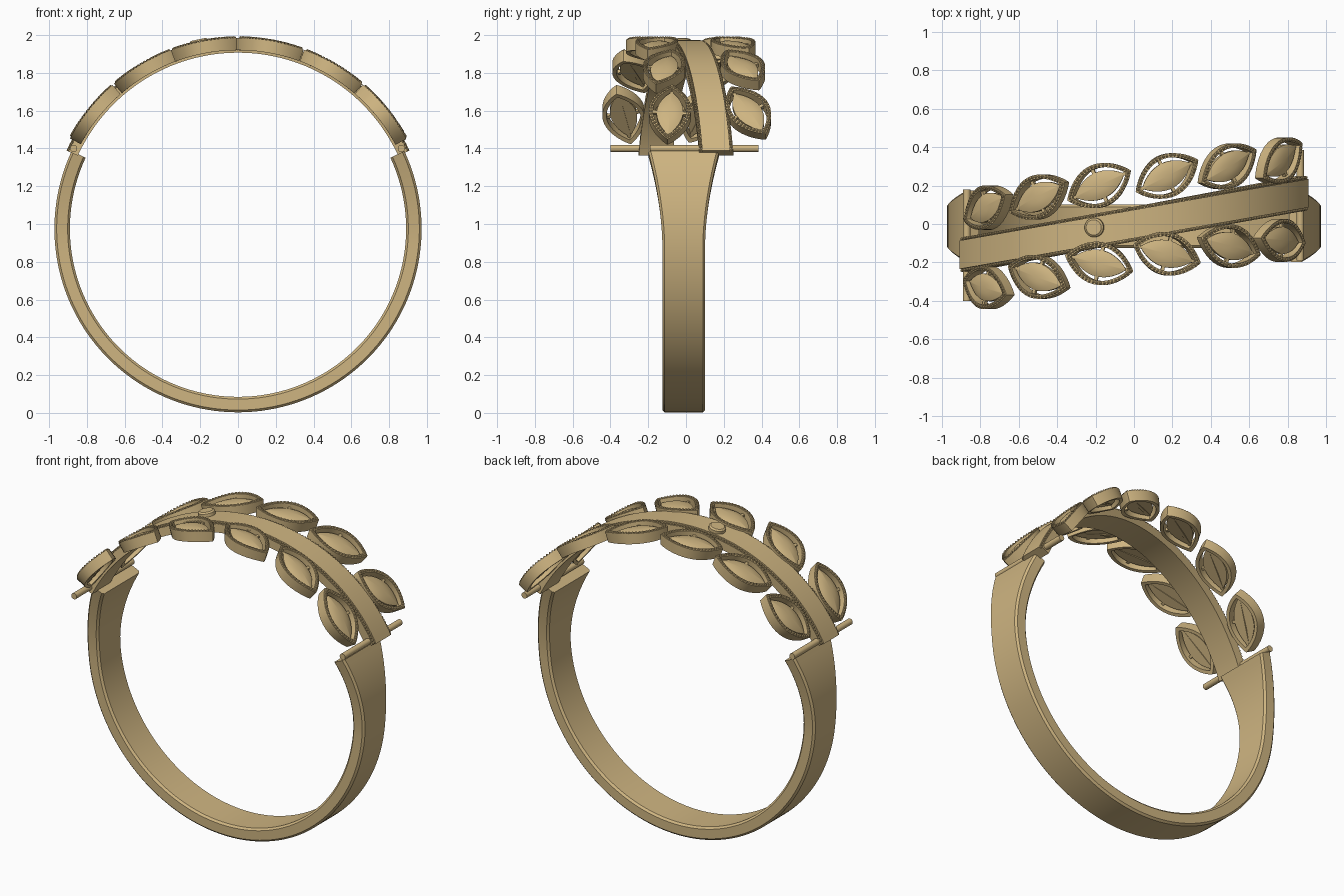
import bpy, bmesh, math
from mathutils import Vector, Matrix

if "Cube" in bpy.data.objects:
    bpy.data.objects.remove(bpy.data.objects["Cube"])

ZC = 0.975          # height of the ring axis
gold = bpy.data.materials.new("gold")
gold.diffuse_color = (0.62, 0.46, 0.22, 1)
gold.use_nodes = True
gold.node_tree.nodes["Principled BSDF"].inputs["Base Color"].default_value = gold.diffuse_color


def wrap(phi, y, r):
    """Point on the ring: phi from the top towards +x, y across, r radius."""
    return Vector((r * math.sin(phi), y, ZC + r * math.cos(phi)))


def finish(name, bm, angle=35):
    bmesh.ops.recalc_face_normals(bm, faces=bm.faces[:])
    me = bpy.data.meshes.new(name)
    bm.to_mesh(me)
    bm.free()
    ob = bpy.data.objects.new(name, me)
    bpy.context.collection.objects.link(ob)
    me.materials.append(gold)
    bpy.ops.object.select_all(action='DESELECT')
    ob.select_set(True)
    bpy.context.view_layer.objects.active = ob
    bpy.ops.object.shade_smooth_by_angle(angle=math.radians(angle))
    return ob


def loft(bm, sections, closed=False):
    """Skin a list of equal closed cross-sections."""
    rows = [[bm.verts.new(p) for p in s] for s in sections]
    n = len(rows[0])
    for i in range(len(rows) if closed else len(rows) - 1):
        a, b = rows[i], rows[(i + 1) % len(rows)]
        for j in range(n):
            k = (j + 1) % n
            bm.faces.new((a[j], a[k], b[k], b[j]))
    if not closed:
        bm.faces.new(rows[0])
        bm.faces.new(rows[-1])


def bead(bm, p, r):
    bmesh.ops.create_icosphere(bm, subdivisions=1, radius=r, matrix=Matrix.Translation(p))


# Shank: open band that flares towards both ends
bm = bmesh.new()
sections = []
start, end, c = math.radians(65), math.radians(295), 0.012
for i in range(97):
    phi = start + (end - start) * i / 96
    h = ZC + 0.93 * math.cos(phi)
    f = max(0, (h - 0.88) / 0.5)
    w = 0.113 + 0.077 * f ** 1.8
    ri, ro = 0.89, 0.972
    prof = [(-w, ri + c), (-w + c, ri), (w - c, ri), (w, ri + c),
            (w, ro - c), (w - c, ro), (c - w, ro), (-w, ro - c)]
    sections.append([wrap(phi, y - 0.012, r) for y, r in prof])
loft(bm, sections)
finish("shank", bm, 30)

# Stem: slanting strip over the top with a lowered shelf on both edges
bm = bmesh.new()
sections = []
lim = math.radians(65.5)
hw, sh = 0.09, 0.016


def stem_y(phi):
    return 0.176 * math.sin(phi)


for i in range(65):
    phi = -lim + 2 * lim * i / 64
    prof = [(-hw, 0.932), (hw, 0.932), (hw, 0.985), (hw - sh, 0.985), (hw - sh, 0.998),
            (sh - hw, 0.998), (sh - hw, 0.985), (-hw, 0.985)]
    sections.append([wrap(phi, stem_y(phi) + y, r) for y, r in prof])
loft(bm, sections)
finish("stem", bm, 30)

# Beading along the stem edges
bm = bmesh.new()
for s in (-1, 1):
    for i in range(130):
        phi = -lim + 2 * lim * (i + 0.5) / 130
        bead(bm, wrap(phi, stem_y(phi) + s * (hw - 0.008), 0.988), 0.0085)
finish("stem_beading", bm)


def outline(a, b, n=20):
    """Pointed leaf outline, counter-clockwise from the tip."""
    pts = []
    for i in range(n):
        u = math.cos(math.pi * i / n)
        pts.append((a * u, b * (1 - u * u) ** 0.9))
    return pts + [(-u, -v) for u, v in pts]


def make_leaf(name, x, y, alpha):
    phi0 = math.asin(x / 0.985)
    ca, sa = math.cos(math.radians(alpha)), math.sin(math.radians(alpha))

    def place(p, r):
        return wrap(phi0 + p[0] * ca - p[1] * sa, y + p[0] * sa + p[1] * ca, r)

    # open frame
    bm = bmesh.new()
    outer, inner = outline(0.184, 0.112), outline(0.155, 0.09)
    loft(bm, [[place(o, 0.945), place(o, 1.01), place(i, 1.01), place(i, 0.945)]
              for o, i in zip(outer, inner)], closed=True)
    finish(name + "_frame", bm)

    # beading on the frame's upper edge
    bm = bmesh.new()
    mid = outline(0.17, 0.101, 80)
    last = None
    for p in mid:
        if last is None or math.dist(p, last) > 0.0145:
            bead(bm, place(p, 1.011), 0.0085)
            last = p
    finish(name + "_beading", bm)

    # domed centre with a flat underside
    bm = bmesh.new()
    levels = [(1, 0.965), (1, 0.99), (0.75, 0.998), (0.4, 1.003), (0.1, 1.004)]
    shape = outline(0.145, 0.07)
    loft(bm, [[place((u * k, v * k), r) for u, v in shape] for k, r in levels])
    finish(name + "_centre", bm)

    # small bars tying the centre to the frame
    bm = bmesh.new()
    for du, dv, u0 in ((0.009, 0.1, 0.0), (0.165, 0.009, 0.0)):
        q = [(u0 - du, -dv), (u0 + du, -dv), (u0 + du, dv), (u0 - du, dv)]
        loft(bm, [[place(p, 0.968) for p in q], [place(p, 0.988) for p in q]])
    finish(name + "_bars", bm)


# Leaves in two rows: x, y, angle
rows = {
    "back_leaf": [(-0.77, 0.085, 22), (-0.5, 0.14, 25), (-0.18, 0.2, 25),
                  (0.17, 0.25, 27), (0.49, 0.3, 28), (0.765, 0.33, 30)],
    "front_leaf": [(-0.77, -0.33, -12), (-0.5, -0.275, -18), (-0.18, -0.205, -13),
                   (0.17, -0.155, -15), (0.5, -0.115, -14), (0.77, -0.085, -4)],
}
for row, leaves in rows.items():
    for i, (x, y, a) in enumerate(leaves):
        make_leaf(f"{row}_{i + 1}", x, y, a)


def cylinder(name, p0, p1, r, r2=None, seg=24):
    p0, p1 = Vector(p0), Vector(p1)
    d = p1 - p0
    bm = bmesh.new()
    m = Matrix.Translation((p0 + p1) / 2) @ d.to_track_quat('Z', 'Y').to_matrix().to_4x4()
    bmesh.ops.create_cone(bm, cap_ends=True, segments=seg, radius1=r,
                          radius2=r if r2 is None else r2, depth=d.length, matrix=m)
    finish(name, bm)


# Cross rods where the stem meets the shank
cylinder("left_rod", (-0.87, -0.4, 1.4), (-0.87, 0.18, 1.4), 0.019)
cylinder("right_rod", (0.865, -0.19, 1.4), (0.865, 0.385, 1.4), 0.019)

# Round stud on the stem
phi = math.asin(-0.205)
cylinder("stud", wrap(phi, -0.018, 0.97), wrap(phi, -0.018, 1.016), 0.05, seg=32)
cylinder("stud_cap", wrap(phi, -0.018, 1.016), wrap(phi, -0.018, 1.024), 0.05, 0.04, 32)
